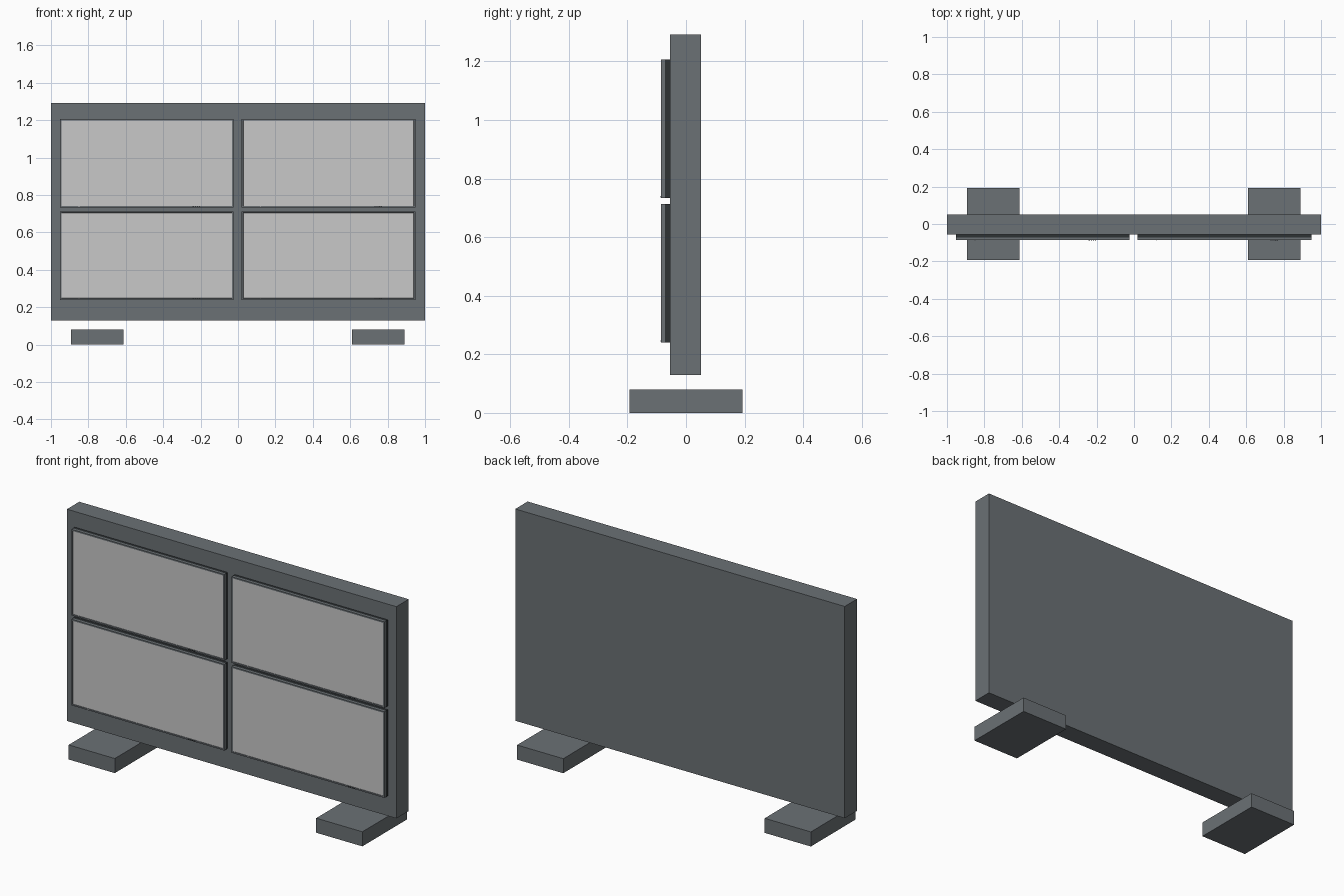
import bpy, bmesh

if "Cube" in bpy.data.objects:
    bpy.data.objects.remove(bpy.data.objects["Cube"])


def material(name, rgb):
    m = bpy.data.materials.new(name)
    m.diffuse_color = (*rgb, 1)
    m.use_nodes = True
    m.node_tree.nodes["Principled BSDF"].inputs["Base Color"].default_value = m.diffuse_color
    return m


GREY = material("slate grey", (0.147, 0.165, 0.178))
DARK = material("dark grey", (0.027, 0.032, 0.034))
LIGHT = material("screen grey", (0.578, 0.578, 0.578))


def box(name, x, y, z, mat):
    """Box from (min, max) ranges on each axis."""
    bm = bmesh.new()
    bmesh.ops.create_cube(bm, size=1)
    for v in bm.verts:
        v.co = [r[0] if c < 0 else r[1] for c, r in zip(v.co, (x, y, z))]
    me = bpy.data.meshes.new(name)
    bm.to_mesh(me)
    bm.free()
    me.materials.append(mat)
    ob = bpy.data.objects.new(name, me)
    bpy.context.collection.objects.link(ob)
    return ob


def inset_screen(ob, border, depth):
    """Cut a slightly recessed screen into the front face."""
    ob.data.materials.append(LIGHT)
    bm = bmesh.new()
    bm.from_mesh(ob.data)
    bm.normal_update()
    front = min(bm.faces, key=lambda f: f.normal.y)
    bmesh.ops.inset_region(bm, faces=[front], thickness=border)
    lip = bmesh.ops.inset_region(bm, faces=[front], thickness=0.001, depth=-depth)
    for f in lip["faces"]:
        f.material_index = 0
    front.material_index = 1
    bm.to_mesh(ob.data)
    bm.free()


# Wall panel and the two feet
box("wall_panel", (-1, 1), (-0.055, 0.052), (0.13, 1.292), GREY)
for side, x in (("left", -0.753), ("right", 0.75)):
    box(f"{side}_foot", (x - 0.14, x + 0.14), (-0.193, 0.193), (0, 0.08), GREY)

# Four monitors in a two by two grid
W, H = 0.464, 0.2365
for col, cx in (("left", -0.488), ("right", 0.484)):
    for row, cz in (("lower", 0.4765), ("upper", 0.9695)):
        tag = f"{row}_{col}"
        box(f"{tag}_monitor_back", (cx - W, cx + W), (-0.071, -0.055),
            (cz - H, cz + H), DARK)
        bezel = box(f"{tag}_bezel", (cx - W, cx + W), (-0.085, -0.071),
                    (cz - H, cz + H), GREY)
        inset_screen(bezel, 0.011, 0.002)
        # Control buttons and status lamp on the lower bezel
        z = cz - H + 0.005
        for i in range(4):
            bx = cx + 0.246 + i * 0.011
            box(f"{tag}_button_{i + 1}", (bx, bx + 0.006), (-0.087, -0.084),
                (z - 0.002, z + 0.002), DARK)
        box(f"{tag}_status_lamp", (cx - 0.364, cx - 0.36), (-0.087, -0.084),
            (z - 0.002, z + 0.002), LIGHT)
